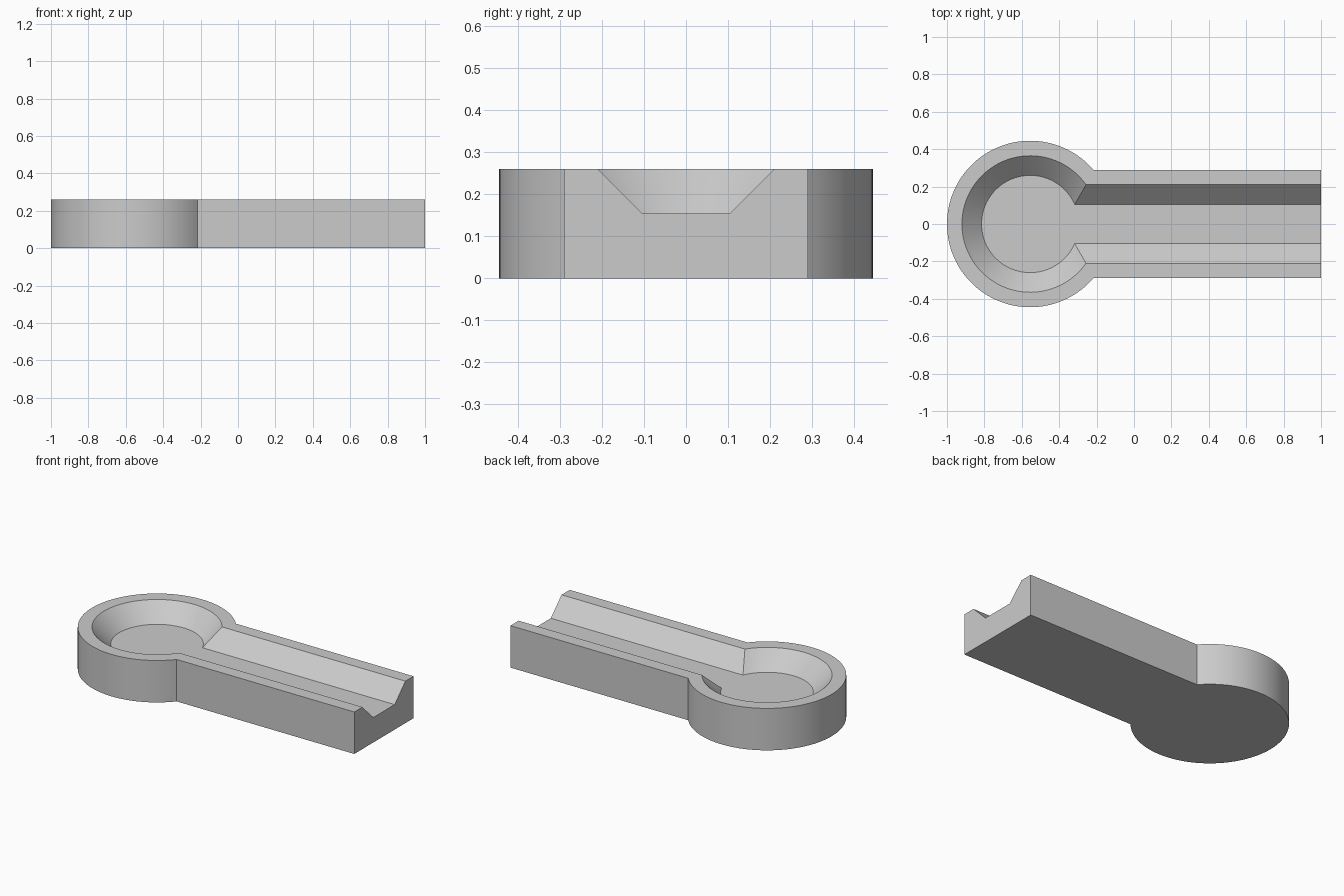
import bpy
import bmesh
from math import asin, cos, sin, pi

cube = bpy.data.objects.get("Cube")
if cube:
    bpy.data.objects.remove(cube, do_unlink=True)

BOWL_X = -0.555
END_X = 1.0
TOP = 0.26
FLOOR = 0.155
STEPS = 96

grey = bpy.data.materials.new("plain grey")
grey.use_nodes = True
colour = (0.6, 0.6, 0.6, 1)
grey.diffuse_color = colour
grey.node_tree.nodes["Principled BSDF"].inputs["Base Color"].default_value = colour

bm = bmesh.new()


def keyhole(radius, half_width, z):
    """Open outline: from the handle end, round the bowl and back."""
    start = asin(half_width / radius)
    points = [(END_X, half_width)]
    for i in range(STEPS + 1):
        a = start + (2 * pi - 2 * start) * i / STEPS
        points.append((BOWL_X + radius * cos(a), radius * sin(a)))
    points.append((END_X, -half_width))
    return [bm.verts.new((x, y, z)) for x, y in points]


# Outlines from the underside, over the rim and down to the bowl floor
loops = [
    keyhole(0.445, 0.29, 0),
    keyhole(0.445, 0.29, TOP),
    keyhole(0.365, 0.21, TOP),
    keyhole(0.26, 0.105, FLOOR),
]

# Outer wall, flat rim and sloping inner wall
for low, high in zip(loops, loops[1:]):
    for i in range(len(low) - 1):
        bm.faces.new((low[i], low[i + 1], high[i + 1], high[i]))

# Underside, channel floor and open handle end
bm.faces.new(loops[0])
bm.faces.new(loops[-1])
bm.faces.new([l[0] for l in loops] + [l[-1] for l in reversed(loops)])
bmesh.ops.recalc_face_normals(bm, faces=bm.faces)

mesh = bpy.data.meshes.new("channelled_scoop")
bm.to_mesh(mesh)
bm.free()
mesh.materials.append(grey)
scoop = bpy.data.objects.new("channelled_scoop", mesh)
bpy.context.collection.objects.link(scoop)

# Smooth round walls with crisp edges
bpy.ops.object.select_all(action="DESELECT")
scoop.select_set(True)
bpy.context.view_layer.objects.active = scoop
bpy.ops.object.shade_smooth_by_angle(angle=pi / 6)
